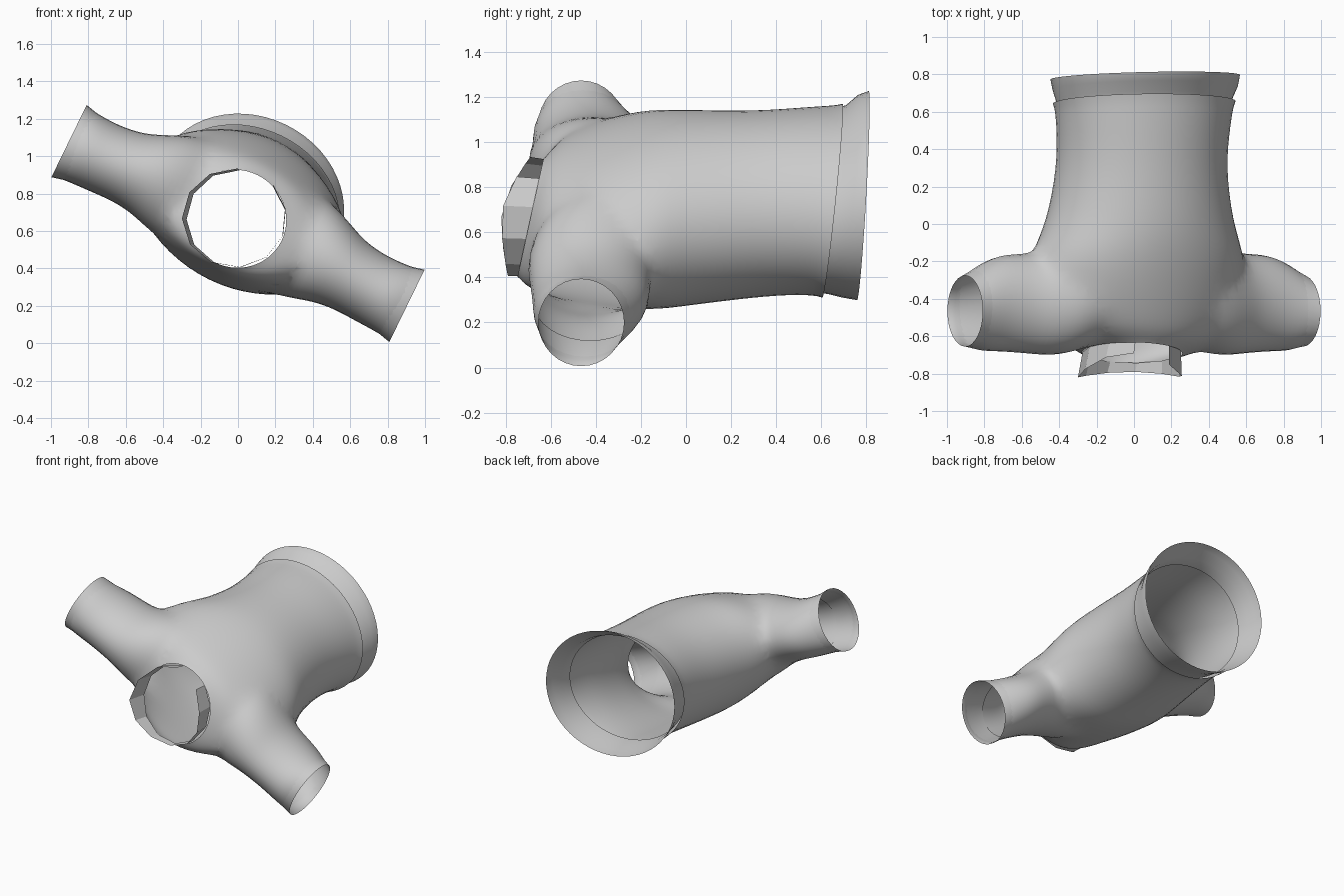
import bpy, bmesh
from math import sin, cos, pi, radians
from mathutils import Vector

if "Cube" in bpy.data.objects:
    bpy.data.objects.remove(bpy.data.objects["Cube"])

TILT = radians(26)
U = Vector((cos(TILT), 0, -sin(TILT)))   # cuff-to-cuff direction
V = Vector((sin(TILT), 0, cos(TILT)))    # across the garment
Y = Vector((0, 1, 0))
MID = Vector((0, 0, 0.64))


def body_ring(y, shear, a, b, cx, cz, n=56):
    """Tilted ellipse around the torso, y leaning with height (and sideways at the waist)."""
    pts = []
    side = 0.03 if y > 0.55 else 0
    for i in range(n):
        t = 2 * pi * i / n
        p = U * a * cos(t) + V * b * sin(t)
        pts.append(Vector((cx + p.x, y + shear * p.z + side * p.x, cz + p.z)))
    return pts


def sleeve_ring(u, yc, hy, hv, vc=0.0, n=32):
    """Ellipse across the sleeve axis."""
    return [MID + U * u + Y * (yc + hy * cos(2 * pi * i / n)) + V * (vc + hv * sin(2 * pi * i / n))
            for i in range(n)]


def loft(name, rings, capped=False, closed=True):
    bm = bmesh.new()
    rows = [[bm.verts.new(p) for p in r] for r in rings]
    n = len(rows[0])
    for r0, r1 in zip(rows, rows[1:]):
        for i in range(n if closed else n - 1):
            j = (i + 1) % n
            bm.faces.new((r0[i], r0[j], r1[j], r1[i]))
    if capped:
        bm.faces.new(rows[0][::-1])
        bm.faces.new(rows[-1])
    bmesh.ops.recalc_face_normals(bm, faces=bm.faces[:])
    me = bpy.data.meshes.new(name)
    bm.to_mesh(me)
    bm.free()
    ob = bpy.data.objects.new(name, me)
    bpy.context.collection.objects.link(ob)
    return ob


def blend(secs, steps):
    """Catmull-Rom fill between key sections."""
    out = []
    for k in range(len(secs) - 1):
        p0, p1 = secs[max(k - 1, 0)], secs[k]
        p2, p3 = secs[k + 1], secs[min(k + 2, len(secs) - 1)]
        for s in range(steps):
            t = s / steps
            out.append([0.5 * (2 * b + (c - a) * t + (2 * a - 5 * b + 4 * c - d) * t * t
                               + (3 * b - a - 3 * c + d) * t ** 3)
                        for a, b, c, d in zip(p0, p1, p2, p3)])
    return out + [list(secs[-1])]


def smooth(ob, angle=40):
    bpy.ops.object.select_all(action='DESELECT')
    ob.select_set(True)
    bpy.context.view_layer.objects.active = ob
    bpy.ops.object.shade_smooth_by_angle(angle=radians(angle))


# torso, neck to waist: y, shear, a, b, cx, cz
torso = [(-0.69, 0.22, 0.27, 0.26, -0.01, 0.665),
         (-0.64, 0.19, 0.40, 0.295, 0.0, 0.67),
         (-0.55, 0.12, 0.50, 0.325, 0.005, 0.68),
         (-0.36, 0.04, 0.59, 0.37, 0.01, 0.69),
         (-0.16, 0.0, 0.60, 0.405, 0.02, 0.70),
         (0.02, 0.0, 0.525, 0.415, 0.03, 0.71),
         (0.30, 0.0, 0.475, 0.405, 0.04, 0.725),
         (0.52, 0.06, 0.485, 0.405, 0.05, 0.74),
         (0.65, 0.11, 0.505, 0.41, 0.055, 0.74)]
shirt = loft("shirt_body", [body_ring(*s) for s in blend(torso, 4)], capped=True)

# both sleeves as one tube through the shoulders: u, y centre, half y, half v, v centre
arm = [(0.10, -0.33, 0.18, 0.22, 0.03), (0.28, -0.39, 0.26, 0.29, 0.03),
       (0.42, -0.415, 0.285, 0.28, 0.035), (0.54, -0.425, 0.285, 0.24, 0.03),
       (0.66, -0.425, 0.275, 0.207, 0.012),
       (0.80, -0.425, 0.265, 0.20, 0.0), (0.92, -0.45, 0.235, 0.205, 0.0),
       (1.005, -0.465, 0.19, 0.215, 0.0)]
half = blend(arm, 4)
full = [[-s[0]] + s[1:] for s in reversed(half)] + half
sleeves = loft("sleeve_tube", [sleeve_ring(*s) for s in full], capped=True)

# join into one skin
mod = shirt.modifiers.new("join", 'BOOLEAN')
mod.operation = 'UNION'
mod.solver = 'EXACT'
mod.object = sleeves
bpy.context.view_layer.objects.active = shirt
bpy.ops.object.modifier_apply(modifier="join")
bpy.data.objects.remove(sleeves)

# open the neck, waist and cuffs, then soften the seams
bm = bmesh.new()
bm.from_mesh(shirt.data)
caps = []
for f in bm.faces:
    c = f.calc_center_median()
    u = abs((c - MID).dot(U))
    neck = len(f.verts) > 12 and c.y < -0.6 and u < 0.5
    waist = abs(f.normal.y) > 0.9 and c.y > 0.5
    cuff = u > 0.99 and abs(f.normal.dot(U)) > 0.95
    if neck or waist or cuff:
        caps.append(f)
bmesh.ops.delete(bm, geom=caps, context='FACES')
bmesh.ops.remove_doubles(bm, verts=bm.verts[:], dist=0.004)
for _ in range(8):
    inner = [v for v in bm.verts if not v.is_boundary]
    bmesh.ops.smooth_vert(bm, verts=inner, factor=0.5, use_axis_x=True, use_axis_y=True, use_axis_z=True)
bm.to_mesh(shirt.data)
bm.free()
smooth(shirt)

# turned-in cuff facings
for side, name in ((-1, "left_cuff_facing"), (1, "right_cuff_facing")):
    rings = [(0.80, -0.425, 0.25, 0.188), (0.92, -0.45, 0.222, 0.195), (1.005, -0.465, 0.19, 0.215)]
    smooth(loft(name, [sleeve_ring(side * u, *r) for u, *r in rings]))

# flared waist band with a fold inside
band = [(0.59, 0.11, 0.475, 0.385, 0.055, 0.74), (0.67, 0.10, 0.49, 0.40, 0.055, 0.745),
        (0.73, 0.08, 0.51, 0.435, 0.06, 0.76), (0.785, 0.06, 0.52, 0.45, 0.06, 0.763)]
smooth(loft("waist_band", [body_ring(*s) for s in band]))

# faceted collar strip, open at the upper right
base, rim = [], []
for i in range(11):
    t = radians(86 + 316 * i / 10)
    x, z = cos(t), sin(t)
    base.append(Vector((-0.01 + 0.265 * x, -0.685 + 0.058 * z, 0.665 + 0.26 * z)))
    rim.append(Vector((-0.02 + 0.28 * x, -0.79 - 0.03 * x * x + 0.10 * max(z, 0) ** 1.5, 0.67 + 0.265 * z)))
loft("collar", [base, rim], closed=False)
